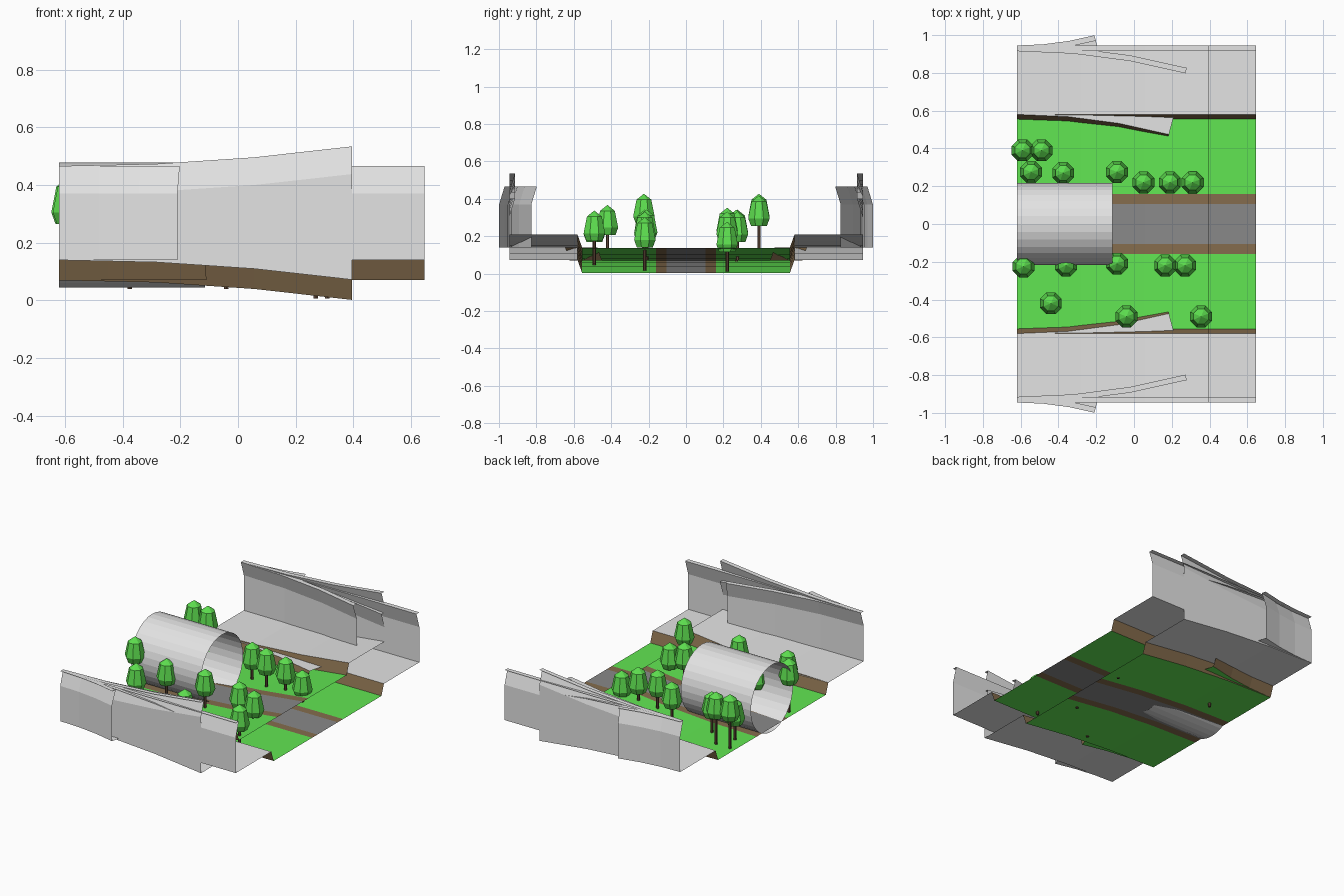
import bpy, bmesh, math
from mathutils import Matrix

if "Cube" in bpy.data.objects:
    bpy.data.objects.remove(bpy.data.objects["Cube"])


def material(name, rgb):
    m = bpy.data.materials.new(name)
    m.diffuse_color = (*rgb, 1)
    m.use_nodes = True
    m.node_tree.nodes["Principled BSDF"].inputs["Base Color"].default_value = m.diffuse_color
    return m


CONCRETE = material("pale concrete", (0.77, 0.77, 0.77))
DIRT = material("brown dirt", (0.235, 0.152, 0.074))
GRASS = material("bright grass", (0.12, 0.79, 0.085))
ASPHALT = material("grey asphalt", (0.25, 0.25, 0.25))
LEAF = material("leaf green", (0.11, 0.73, 0.078))
BARK = material("dark bark", (0.11, 0.06, 0.037))

X0, X_FLAT, X_RAMP = -0.62, 0.646, 0.395
R, TURN = 2.53, math.radians(15)
RISE = 0.068


def finish(name, bm, mats):
    mesh = bpy.data.meshes.new(name)
    bm.to_mesh(mesh)
    bm.free()
    for m in mats:
        mesh.materials.append(m)
    ob = bpy.data.objects.new(name, mesh)
    bpy.context.collection.objects.link(ob)
    return ob


# Valley cross-section: outward lip, leaning wall top, wall, shelf, bank, grass, verge, road
half = [(-0.945, 0.466), (-0.915, 0.466), (-0.945, 0.37), (-0.945, 0.14),
        (-0.58, 0.14), (-0.555, 0.07), (-0.16, 0.07), (-0.105, 0.07)]
PROFILE = half + [(-y, z) for y, z in reversed(half)]
half_mats = [0, 0, 0, 0, 1, 2, 1]
STRIP = half_mats + [3] + half_mats[::-1]


def sweep(name, path, steps):
    """Sweep the valley section along path(t, y, z)."""
    bm = bmesh.new()
    rows = [[bm.verts.new(path(i / steps, y, z)) for y, z in PROFILE]
            for i in range(steps + 1)]
    for a, b in zip(rows, rows[1:]):
        for j, mat in enumerate(STRIP):
            f = bm.faces.new((a[j], b[j], b[j + 1], a[j + 1]))
            f.material_index = mat
    return finish(name, bm, [CONCRETE, DIRT, GRASS, ASPHALT])


def flat(t, y, z):
    return X0 + t * (X_FLAT - X0), y, z


def ramp(sign):
    return lambda t, y, z: (X0 + t * (X_RAMP - X0), y, z + sign * RISE * t * t)


def bend(s):
    def path(t, y, z):
        a, r = t * TURN, R - s * y
        return X0 + r * math.sin(a), s * (R - r * math.cos(a)), z
    return path


# Five overlapping road pieces
sweep("straight_valley", flat, 1)
sweep("uphill_valley", ramp(1), 3)
sweep("downhill_valley", ramp(-1), 3)
sweep("left_bend_valley", bend(1), 3)
sweep("right_bend_valley", bend(-1), 3)

# Tunnel tube, open at both ends
bm = bmesh.new()
bmesh.ops.create_cone(bm, cap_ends=False, segments=32, radius1=0.217,
                      radius2=0.217, depth=0.505,
                      matrix=Matrix.Translation((X0 + 0.2525, 0, 0.261))
                      @ Matrix.Rotation(math.pi / 2, 4, 'Y'))
finish("tunnel", bm, [CONCRETE])


# Trees: thin trunk with an eight-sided lathed crown
def tree(i, x, y, base, crown):
    bm = bmesh.new()
    depth = crown + 0.02 - base
    bmesh.ops.create_cone(bm, cap_ends=True, segments=6, radius1=0.009,
                          radius2=0.009, depth=depth,
                          matrix=Matrix.Translation((x, y, base + depth / 2)))
    for f in bm.faces:
        f.material_index = 1
    rings = []
    for r, h in [(0.046, 0), (0.062, 0.04), (0.043, 0.13)]:
        rings.append([bm.verts.new((x + r * math.cos((k + 0.5) * math.pi / 4),
                                    y + r * math.sin((k + 0.5) * math.pi / 4),
                                    crown + h)) for k in range(8)])
    apex = bm.verts.new((x, y, crown + 0.162))
    for k in range(8):
        n = (k + 1) % 8
        for a, b in zip(rings, rings[1:]):
            bm.faces.new((a[k], a[n], b[n], b[k]))
        bm.faces.new((rings[-1][k], rings[-1][n], apex))
    bm.faces.new(rings[0][::-1])
    finish(f"tree_{i}", bm, [LEAF, BARK])


TREES = [  # x, y, trunk base, crown base
    (-0.59, 0.39, 0.075, 0.265), (-0.49, 0.39, 0.075, 0.255),
    (-0.545, 0.275, 0.075, 0.18), (-0.375, 0.27, 0.04, 0.18),
    (-0.09, 0.275, 0.07, 0.17), (0.05, 0.22, 0.06, 0.19),
    (0.19, 0.22, 0.05, 0.17), (0.31, 0.22, 0.007, 0.115),
    (-0.585, -0.225, 0.075, 0.265), (-0.36, -0.22, 0.07, 0.18),
    (-0.09, -0.21, 0.07, 0.18), (0.165, -0.22, 0.05, 0.17),
    (0.27, -0.22, 0.007, 0.14), (-0.44, -0.42, 0.075, 0.205),
    (-0.04, -0.49, 0.04, 0.17), (0.355, -0.49, 0.05, 0.175),
]
for i, spec in enumerate(TREES, 1):
    tree(i, *spec)
